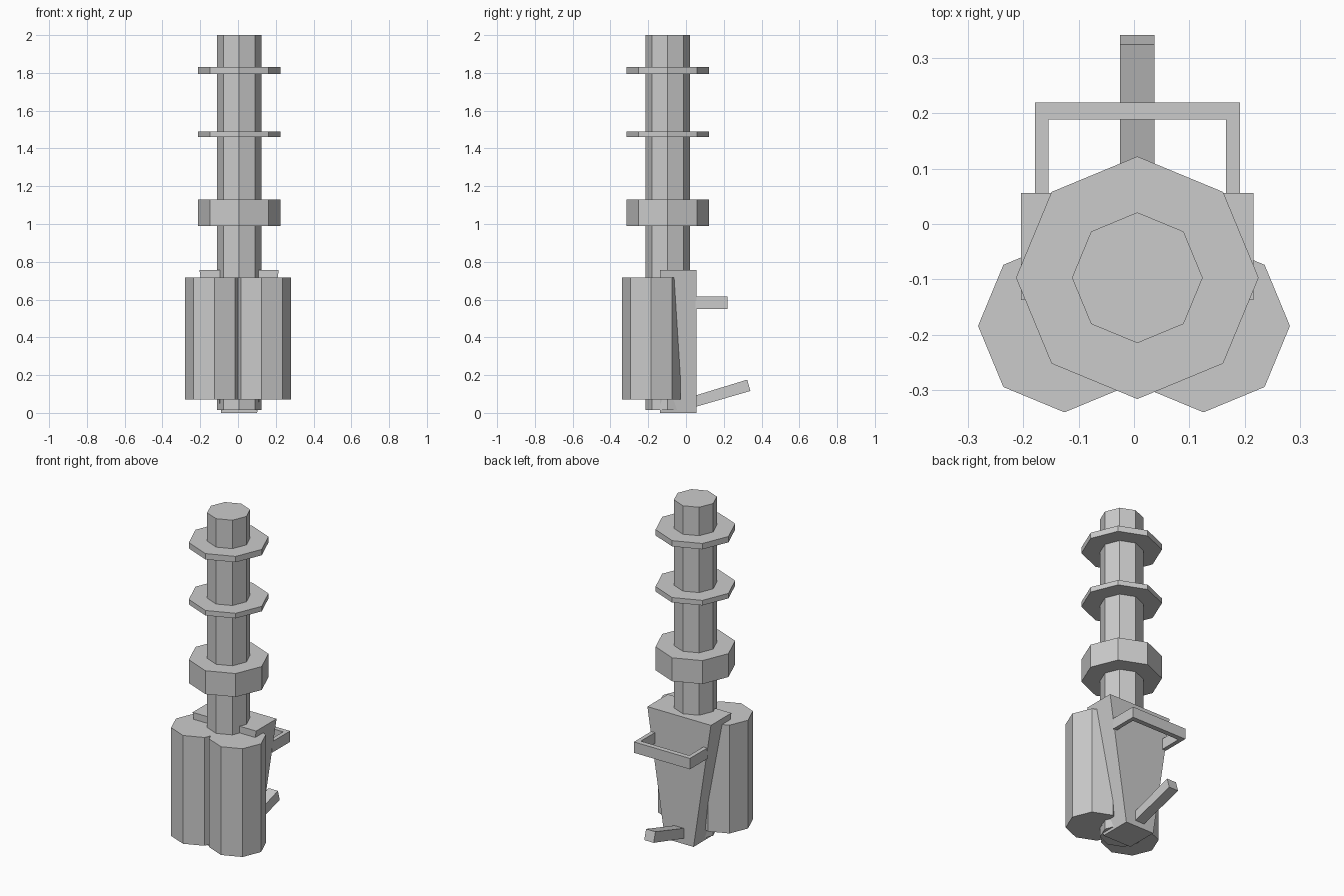
import bpy, bmesh, math

if "Cube" in bpy.data.objects:
    bpy.data.objects.remove(bpy.data.objects["Cube"])

CX = 0.006          # centre line of the column and pack


def make_object(name, bm):
    bmesh.ops.recalc_face_normals(bm, faces=bm.faces)
    mesh = bpy.data.meshes.new(name)
    bm.to_mesh(mesh)
    bm.free()
    obj = bpy.data.objects.new(name, mesh)
    bpy.context.collection.objects.link(obj)
    return obj


def loft(name, bottom, top):
    """Closed solid between two matching outlines."""
    bm = bmesh.new()
    a = [bm.verts.new(p) for p in bottom]
    b = [bm.verts.new(p) for p in top]
    bm.faces.new(a)
    bm.faces.new(b)
    n = len(a)
    for i in range(n):
        bm.faces.new((a[i], a[(i + 1) % n], b[(i + 1) % n], b[i]))
    return make_object(name, bm)


def octagon(name, x, y, r, z0, z1):
    ring = [(x + r * math.cos(i * math.pi / 4), y + r * math.sin(i * math.pi / 4))
            for i in range(8)]
    return loft(name, [(*p, z0) for p in ring], [(*p, z1) for p in ring])


def rect(half_x, y0, y1, z):
    return [(CX - half_x, y0, z), (CX + half_x, y0, z),
            (CX + half_x, y1, z), (CX - half_x, y1, z)]


# Central column and its collars
octagon("column", CX, -0.097, 0.118, 0.015, 2.0)
for name, z0, z1 in (("lower_collar", 0.99, 1.13),
                     ("middle_ring", 1.46, 1.49),
                     ("upper_ring", 1.795, 1.83)):
    octagon(name, CX, -0.097, 0.219, z0, z1)

# Twin tanks at the front
for side, name in ((-1, "left_tank"), (1, "right_tank")):
    octagon(name, side * 0.1255, -0.184, 0.156, 0.07, 0.717)

# Tapered body behind the tanks
loft("tapered_body", rect(0.095, -0.137, 0.056, 0.0), rect(0.21, -0.137, 0.056, 0.757))

# U-shaped rear handle
u_shape = [(-0.185, 0.05), (-0.185, 0.219), (0.185, 0.219), (0.185, 0.05),
           (0.16, 0.05), (0.16, 0.189), (-0.16, 0.189), (-0.16, 0.05)]
loft("rear_handle", [(CX + x, y, 0.55) for x, y in u_shape],
     [(CX + x, y, 0.615) for x, y in u_shape])

# Slanted lower lever
lever = [(0.03, 0.026), (0.341, 0.116), (0.324, 0.176), (0.03, 0.086)]
loft("lower_lever", [(CX - 0.031, y, z) for y, z in lever],
     [(CX + 0.031, y, z) for y, z in lever])
